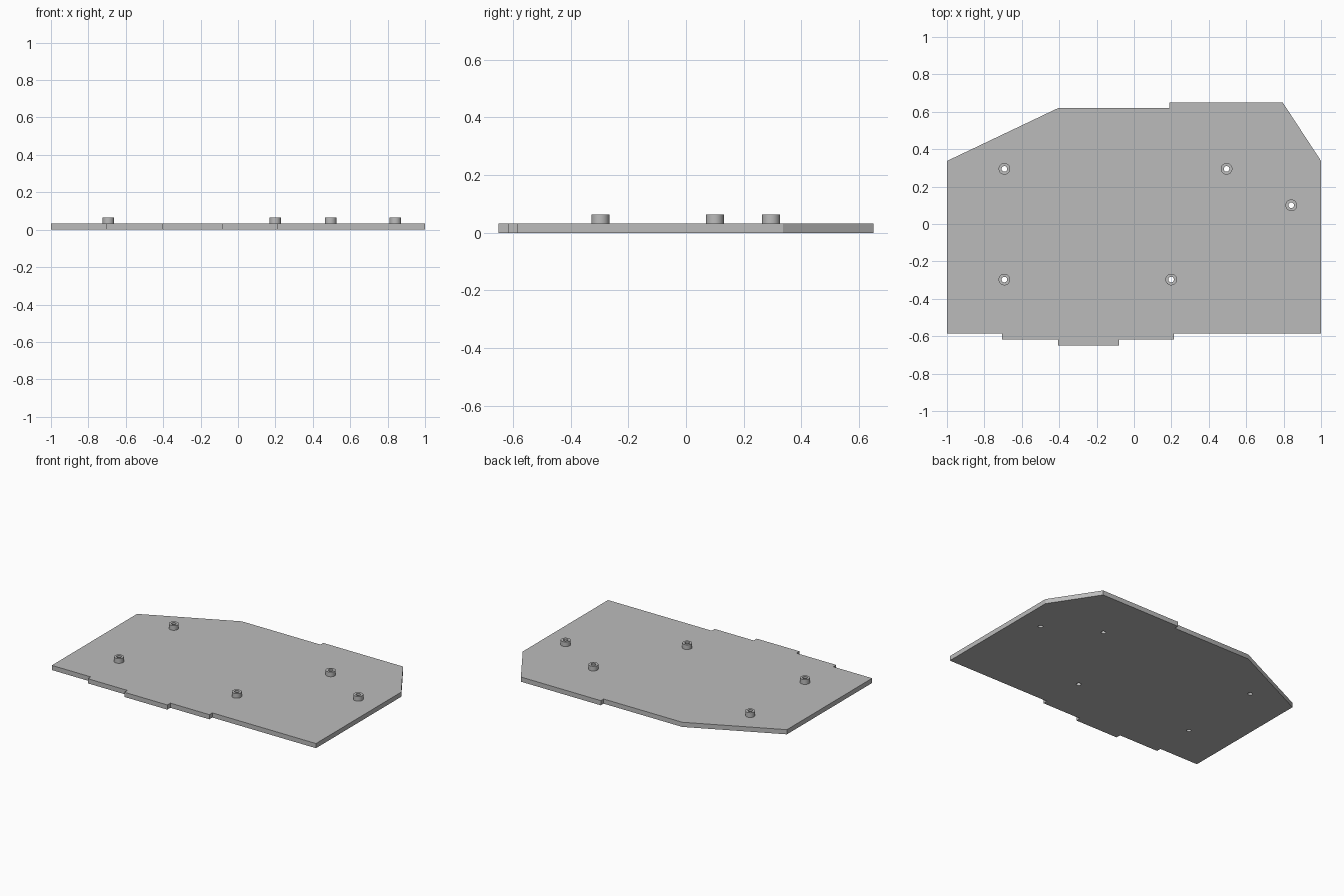
import bpy
from math import cos, sin, tau

cube = bpy.data.objects.get("Cube")
if cube:
    bpy.data.objects.remove(cube, do_unlink=True)

PLATE_TOP, BOSS_TOP = 0.032, 0.064
BOSS_RADIUS, HOLE_RADIUS = 0.031, 0.015

grey = bpy.data.materials.new("light_grey")
grey.use_nodes = True
grey.diffuse_color = (0.5, 0.5, 0.5, 1)
grey.node_tree.nodes["Principled BSDF"].inputs["Base Color"].default_value = grey.diffuse_color


def circle(x, y, radius, sides=32):
    return [(x + radius * cos(tau * i / sides), y + radius * sin(tau * i / sides))
            for i in range(sides)]


def extruded(name, loops, bottom, top):
    """Solid from closed loops; inner loops become through holes."""
    curve = bpy.data.curves.new(name, "CURVE")
    curve.dimensions = "2D"
    curve.fill_mode = "BOTH"
    curve.extrude = (top - bottom) / 2
    for loop in loops:
        spline = curve.splines.new("POLY")
        spline.points.add(len(loop) - 1)
        for point, (x, y) in zip(spline.points, loop):
            point.co = (x, y, 0, 1)
        spline.use_cyclic_u = True
    curve.materials.append(grey)
    obj = bpy.data.objects.new(name, curve)
    obj.location.z = (top + bottom) / 2
    bpy.context.collection.objects.link(obj)
    bpy.ops.object.select_all(action="DESELECT")
    obj.select_set(True)
    bpy.context.view_layer.objects.active = obj
    bpy.ops.object.convert(target="MESH")
    bpy.ops.object.shade_smooth_by_angle()
    return obj


# Plate outline, with stepped front tabs and clipped back corners
outline = [
    (-1, -0.585), (-0.705, -0.585), (-0.705, -0.617), (-0.405, -0.617),
    (-0.405, -0.65), (-0.08, -0.65), (-0.08, -0.617), (0.215, -0.617),
    (0.215, -0.585), (1, -0.585), (1, 0.337), (0.795, 0.65),
    (0.19, 0.65), (0.19, 0.62), (-0.405, 0.62), (-1, 0.337),
]

# Mounting points
mounts = {
    "back_right": (-0.693, 0.295), "back_left": (0.495, 0.295),
    "side_left": (0.841, 0.1),
    "front_right": (-0.693, -0.297), "front_left": (0.199, -0.297),
}

holes = [circle(x, y, HOLE_RADIUS) for x, y in mounts.values()]
extruded("base_plate", [outline] + holes, 0, PLATE_TOP)

# Hollow standoffs around each hole
for place, (x, y) in mounts.items():
    extruded("standoff_" + place,
             [circle(x, y, BOSS_RADIUS), circle(x, y, HOLE_RADIUS)],
             PLATE_TOP, BOSS_TOP)
